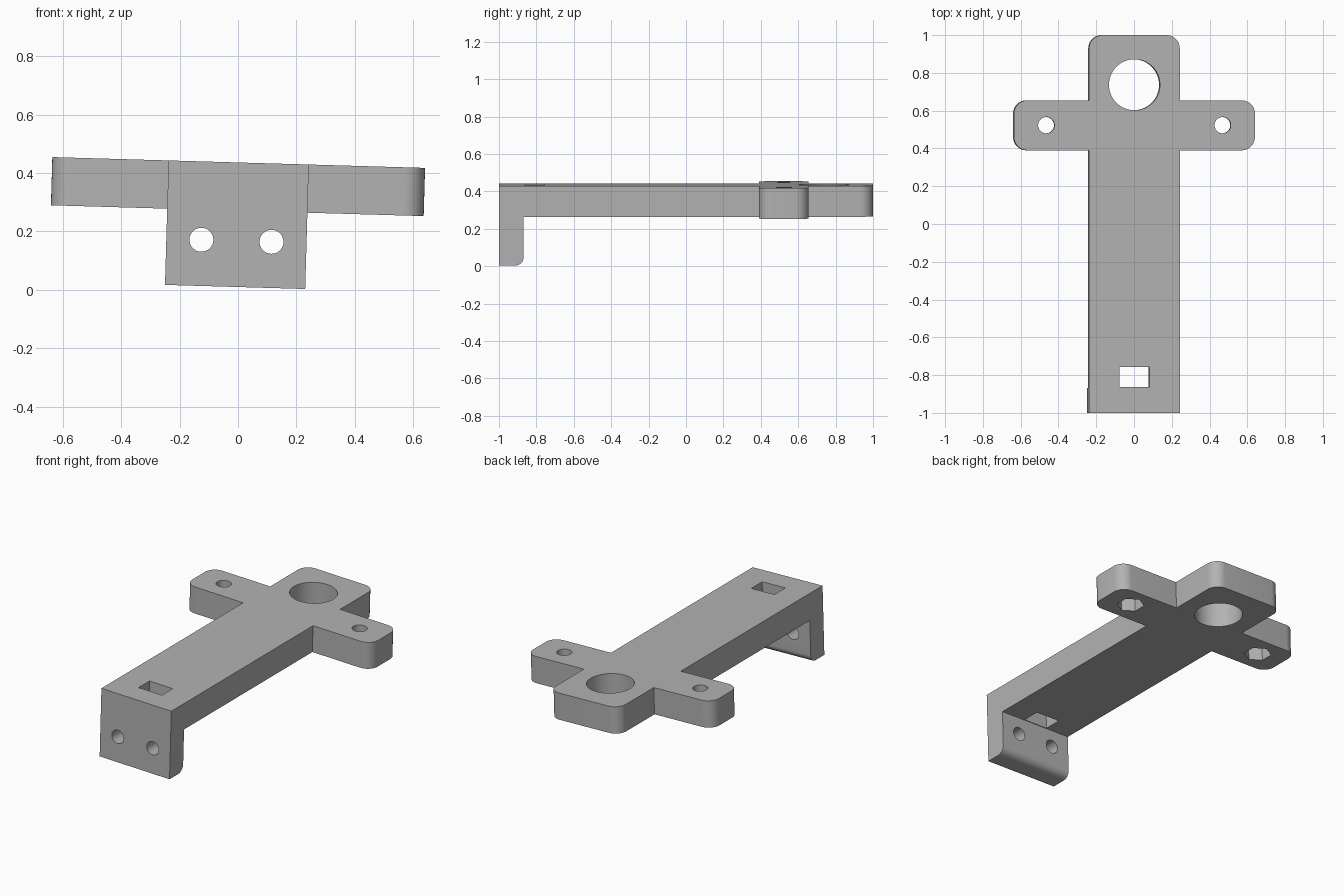
import bpy
import bmesh
from math import pi, radians
from mathutils import Matrix, Vector

if "Cube" in bpy.data.objects:
    bpy.data.objects.remove(bpy.data.objects["Cube"], do_unlink=True)

TOP, UNDER = 0.436, 0.271      # slab surfaces
LEG_BOTTOM = 0.01
HALF, ARM = 0.24, 0.638        # half widths of the beam and of the cross arms
LEG_BACK = -0.868

grey = bpy.data.materials.new("plain grey")
grey.use_nodes = True
grey.diffuse_color = (0.45, 0.45, 0.45, 1)
grey.node_tree.nodes["Principled BSDF"].inputs["Base Color"].default_value = grey.diffuse_color


def make_object(name, bm):
    bmesh.ops.recalc_face_normals(bm, faces=bm.faces)
    mesh = bpy.data.meshes.new(name)
    bm.to_mesh(mesh)
    bm.free()
    mesh.materials.append(grey)
    obj = bpy.data.objects.new(name, mesh)
    bpy.context.collection.objects.link(obj)
    return obj


def prism(name, outline, vector, round_test=None, radius=0.07):
    """Extrude an outline; round the extruded edges whose midpoint passes the test."""
    bm = bmesh.new()
    face = bm.faces.new([bm.verts.new(p) for p in outline])
    new = bmesh.ops.extrude_face_region(bm, geom=[face])["geom"]
    bmesh.ops.translate(bm, vec=vector, verts=[v for v in new if isinstance(v, bmesh.types.BMVert)])
    if round_test:
        direction = Vector(vector).normalized()
        edges = []
        for e in bm.edges:
            a, b = (v.co for v in e.verts)
            if abs((b - a).normalized().dot(direction)) > 0.99 and round_test((a + b) / 2):
                edges.append(e)
        bmesh.ops.bevel(bm, geom=edges, offset=radius, segments=10, profile=0.5, affect='EDGES')
    return make_object(name, bm)


def cylinder(name, centre, radius, depth, sides=48, rotation=Matrix()):
    bm = bmesh.new()
    bmesh.ops.create_cone(bm, cap_ends=True, segments=sides, radius1=radius, radius2=radius,
                          depth=depth, matrix=Matrix.Translation(centre) @ rotation)
    return make_object(name, bm)


def combine(target, tool, operation):
    mod = target.modifiers.new(tool.name, 'BOOLEAN')
    mod.operation, mod.object, mod.solver = operation, tool, 'EXACT'
    bpy.context.view_layer.objects.active = target
    bpy.ops.object.modifier_apply(modifier=mod.name)
    bpy.data.objects.remove(tool, do_unlink=True)


# Cross-shaped slab with rounded arm and head corners
right_side = [(HALF, -1), (HALF, 0.39), (ARM, 0.39), (ARM, 0.655), (HALF, 0.655), (HALF, 1)]
plan = right_side + [(-x, y) for x, y in reversed(right_side)]
bracket = prism("bracket", [(x, y, UNDER) for x, y in plan], (0, 0, TOP - UNDER),
                lambda m: abs(m.x) > 0.5 or m.y > 0.9)

# Front leg with a rounded inner lower edge
mid = (TOP + UNDER) / 2
side = [(-1, LEG_BOTTOM), (LEG_BACK, LEG_BOTTOM), (LEG_BACK, mid), (-1, mid)]
leg = prism("leg", [(-HALF, y, z) for y, z in side], (2 * HALF, 0, 0),
            lambda m: m.y > -0.9 and m.z < 0.1, 0.045)
combine(bracket, leg, 'UNION')

# Large head hole
combine(bracket, cylinder("head_hole", (0, 0.737, mid), 0.135, 0.5, 64), 'DIFFERENCE')

# Arm holes with hexagonal nut pockets underneath, and the leg screw holes
for s in (-1, 1):
    combine(bracket, cylinder("arm_hole", (s * 0.467, 0.523, mid), 0.043, 0.5), 'DIFFERENCE')
    combine(bracket, cylinder("nut_pocket", (s * 0.467, 0.523, UNDER), 0.077, 0.16, 6),
            'DIFFERENCE')
    combine(bracket, cylinder("leg_hole", (s * 0.12, -0.93, 0.168), 0.041, 0.4, 48,
                              Matrix.Rotation(pi / 2, 4, 'X')), 'DIFFERENCE')

# Rectangular strap slot behind the leg
slot = [(-0.08, -0.864, 0.2), (0.08, -0.864, 0.2), (0.08, -0.757, 0.2), (-0.08, -0.757, 0.2)]
combine(bracket, prism("strap_slot", slot, (0, 0, 0.4)), 'DIFFERENCE')

# Slight sideways lean of the whole part
pivot = Vector((0, 0, mid))
bracket.data.transform(Matrix.Translation(pivot) @ Matrix.Rotation(radians(1.66), 4, 'Y')
                       @ Matrix.Translation(-pivot))

bpy.ops.object.select_all(action='DESELECT')
bracket.select_set(True)
bpy.context.view_layer.objects.active = bracket
bpy.ops.object.shade_smooth_by_angle(angle=radians(30))
